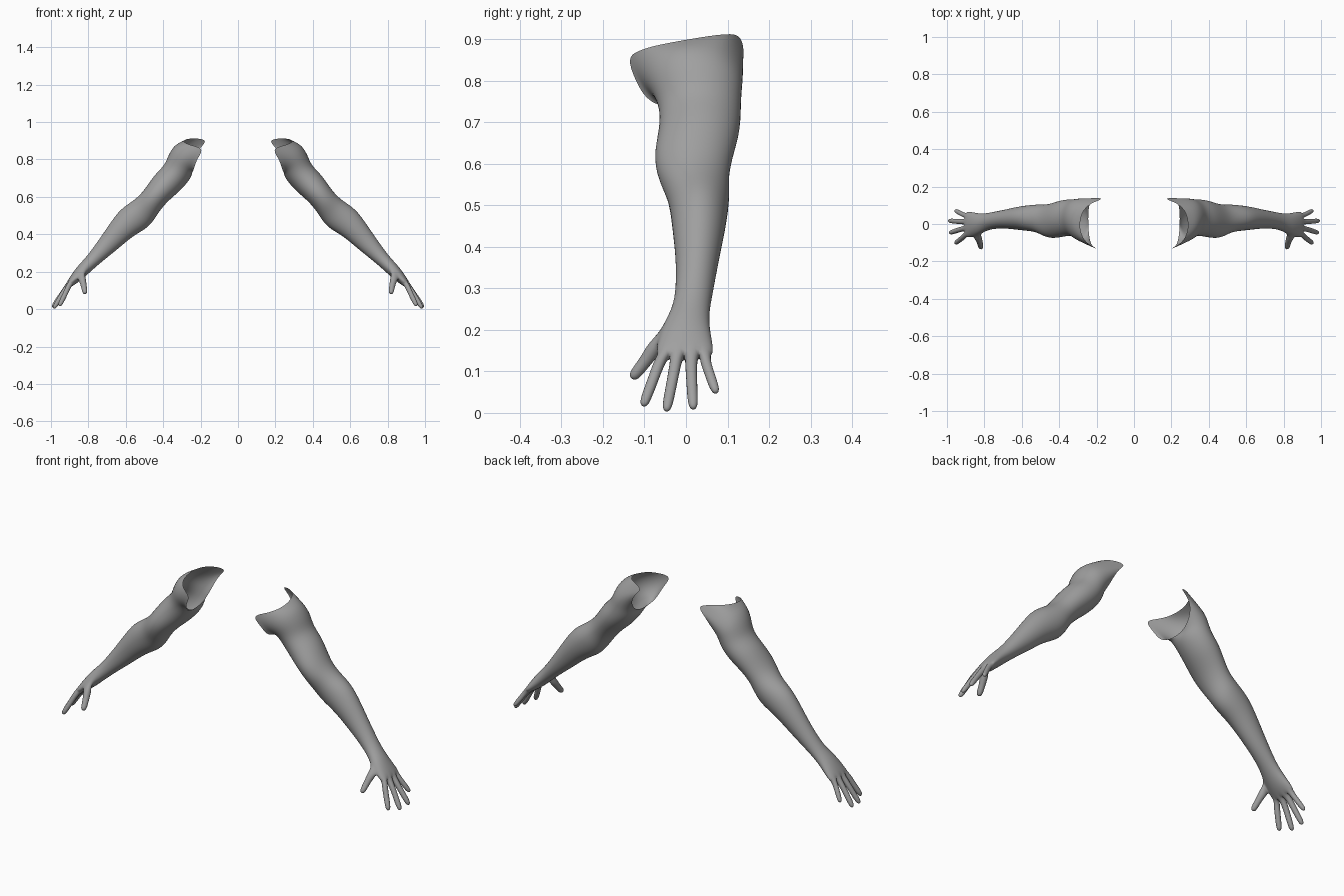
import bpy, bmesh, math
from mathutils import Vector

if "Cube" in bpy.data.objects:
    bpy.data.objects.remove(bpy.data.objects["Cube"])

N = 12        # points around the arm: 0 top, 3 front, 6 underside, 9 back
SWELL = 1.045  # makes up for subdivision shrinkage

# Open shoulder edge
RIM = [(.298, 0, .899), (.275, -.08, .884), (.235, -.115, .872), (.18, -.143, .857),
       (.222, -.122, .80), (.238, -.09, .742), (.245, -.01, .73), (.245, .07, .74),
       (.235, .125, .80), (.21, .142, .86), (.15, .135, .908), (.265, .105, .916)]

# Cross-sections: outer x, z; inner x, z; front y; back y
SECTIONS = [
    (.338, .880, .246, .725, -.092, .137),
    (.372, .825, .250, .708, -.073, .133),
    (.390, .770, .268, .680, -.062, .132),
    (.440, .725, .310, .632, -.065, .130),
    (.485, .660, .375, .578, -.078, .112),
    (.520, .613, .420, .525, -.068, .102),
    (.565, .575, .450, .475, -.045, .105),
    (.628, .535, .485, .433, -.037, .101),
    (.676, .470, .560, .393, -.031, .092),
    (.730, .390, .635, .328, -.023, .077),
    (.790, .305, .720, .260, -.025, .063),
    (.822, .267, .765, .222, -.036, .056),
    (.857, .230, .805, .185, -.056, .056),
    (.885, .192, .843, .152, -.066, .063),
    (.908, .158, .878, .127, -.072, .066),
]

# Fingers: points along the finger, each with a radius
FINGERS = {
    "index": [(.908, -.066, .118, .014), (.925, -.080, .078, .013),
              (.943, -.094, .042, .013), (.956, -.104, .014, .010)],
    "middle": [(.917, -.026, .115, .014), (.944, -.034, .073, .013),
               (.968, -.042, .032, .013), (.987, -.048, .002, .010)],
    "ring": [(.918, .012, .115, .014), (.947, .014, .073, .013),
             (.973, .016, .036, .013), (.992, .018, .007, .010)],
    "little": [(.908, .047, .122, .013), (.925, .056, .097, .012),
               (.942, .065, .070, .012), (.958, .074, .046, .009)],
}
THUMB = [(.832, -.074, .158, .020), (.825, -.096, .127, .015),
         (.820, -.116, .101, .015), (.817, -.132, .081, .011)]


def section(bm, ux, uz, lx, lz, y0, y1):
    centre = Vector(((ux + lx) / 2, (y0 + y1) / 2, (uz + lz) / 2))
    up = Vector((ux - lx, 0, uz - lz)) / 2 * SWELL
    side = Vector((0, (y0 - y1) / 2 * SWELL, 0))
    return [bm.verts.new(centre + up * math.cos(k * math.tau / N) + side * math.sin(k * math.tau / N))
            for k in range(N)]


def bridge(bm, a, b, skip=()):
    n = len(a)
    for k in range(n):
        if k not in skip:
            j = (k + 1) % n
            bm.faces.new((a[k], a[j], b[j], b[k]))


def digit(bm, loop, path, across):
    """Grow a rounded digit out of a four-sided opening."""
    base = sum((v.co for v in loop), Vector()) / 4
    offsets = [v.co - base for v in loop]
    prev, last = loop, base
    for i, (x, y, z, r) in enumerate(path):
        c = Vector((x, y, z))
        d = (c - last).normalized()
        s = (across - d * across.dot(d)).normalized()
        n = d.cross(s)
        ring = [bm.verts.new(c + 1.07 * r * (s * math.copysign(1, o.dot(s)) + n * math.copysign(1, o.dot(n))))
                for o in offsets]
        bridge(bm, prev, ring)
        prev, last = ring, c
    bm.faces.new(prev)


bm = bmesh.new()

# Shoulder, arm and palm as one skin, leaving an opening for the thumb
rings = [[bm.verts.new(p) for p in RIM]] + [section(bm, *s) for s in SECTIONS]
thumb_ring = len(rings) - 3
for i in range(len(rings) - 1):
    bridge(bm, rings[i], rings[i + 1], skip=(3,) if i == thumb_ring - 0 - 0 else ())

# Thumb
a, b = rings[thumb_ring], rings[thumb_ring + 1]
digit(bm, [a[3], a[4], b[4], b[3]], THUMB, Vector((.69, 0, -.72)))

# Knuckles: four openings across the end of the palm, closed at both sides
e = rings[-1]
for k, y in zip((2, 1, 0, 11, 10), (-.066, -.038, -.004, .032, .060)):
    e[k].co.y = e[(6 - k) % N].co.y = y
bm.faces.new((e[2], e[3], e[4]))
bm.faces.new((e[8], e[9], e[10]))
for name, (p, q) in zip(FINGERS, ((2, 1), (1, 0), (0, 11), (11, 10))):
    digit(bm, [e[p], e[q], e[(6 - q) % N], e[(6 - p) % N]], FINGERS[name], Vector((0, 1, 0)))

bmesh.ops.recalc_face_normals(bm, faces=bm.faces)
for f in bm.faces:
    f.smooth = True
mesh = bpy.data.meshes.new("arms")
bm.to_mesh(mesh)
bm.free()

skin = bpy.data.materials.new("plain grey")
skin.diffuse_color = (.35, .35, .35, 1)
skin.use_nodes = True
skin.node_tree.nodes["Principled BSDF"].inputs["Base Color"].default_value = skin.diffuse_color
mesh.materials.append(skin)

# Mirror to the other side and round everything off
arms = bpy.data.objects.new("arms", mesh)
bpy.context.collection.objects.link(arms)
arms.modifiers.new("other_arm", 'MIRROR').use_mirror_merge = False
sub = arms.modifiers.new("rounding", 'SUBSURF')
sub.levels = sub.render_levels = 2
